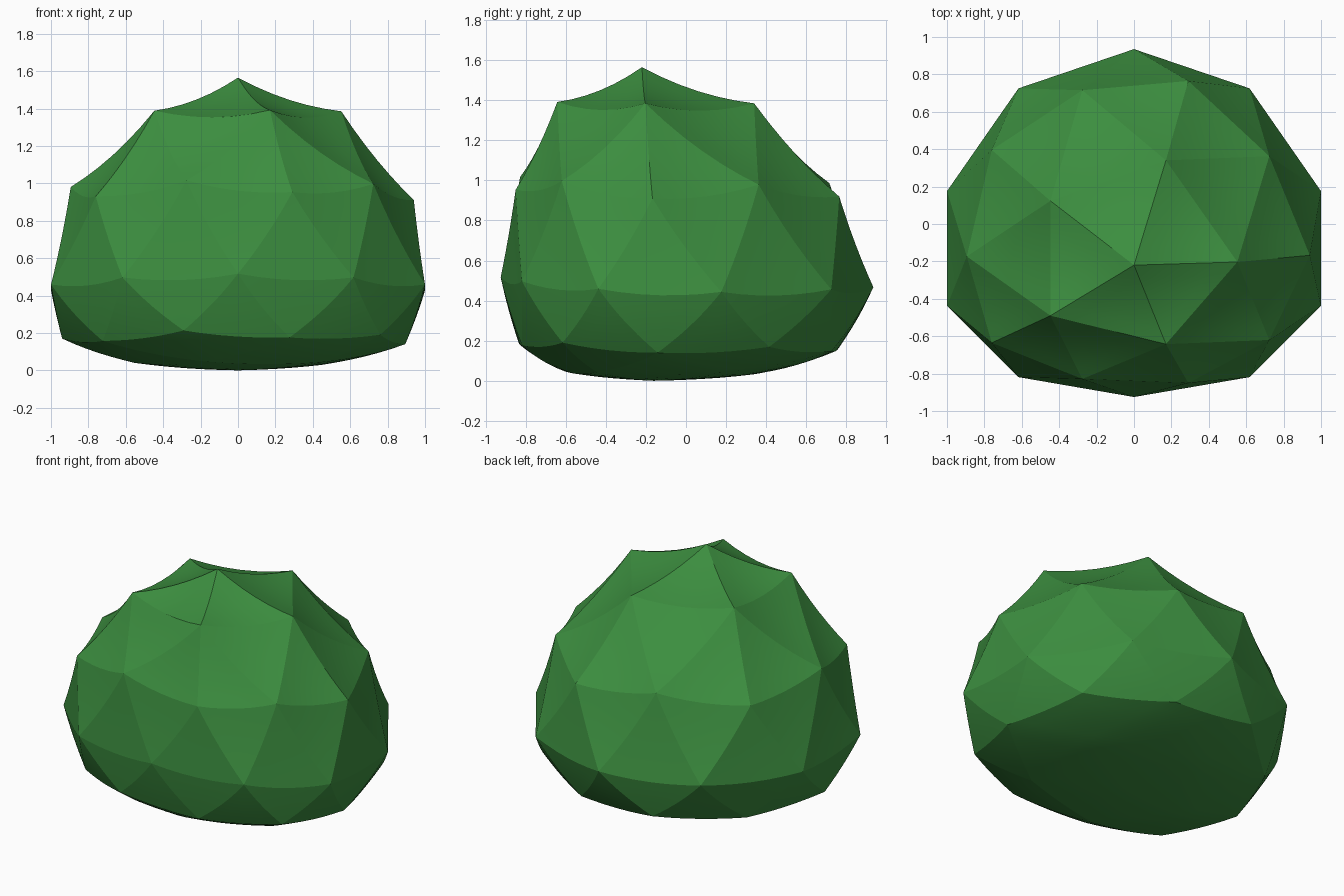
import bpy, bmesh, math

if "Cube" in bpy.data.objects:
    bpy.data.objects.remove(bpy.data.objects["Cube"])

# height of each icosphere ring: (unit-sphere z, model z)
RINGS = [(-1, 0), (-.851, .04), (-.526, .14), (-.447, .17), (0, .447),
         (.447, .91), (.526, .98), (.851, 1.385), (1, 1.565)]


def place(p):
    """Squash and lean one corner of the unit icosphere into the bush shape."""
    x, y, z = p
    h = min(RINGS, key=lambda r: abs(r[0] - z))[1]
    lean = .15 + .03 * z + .045 * z * z
    return (1.051 * x,
            y - .07 * y ** 3 - lean * (1 - y * y),
            h + (.045 * y * y - .025 * y) * (1 - z * z))


def faceted_ball(shape=None):
    bm = bmesh.new()
    bmesh.ops.create_icosphere(bm, subdivisions=2, radius=1)
    if shape:
        for v in bm.verts:
            v.co = shape(v.co.copy())
    bmesh.ops.subdivide_edges(bm, edges=bm.edges[:], cuts=5, use_grid_fill=True)
    bm.verts.ensure_lookup_table()
    return bm


# large facets, each sagging downwards between its corners
ball, bush = faceted_ball(), faceted_ball(place)
for a, b in zip(ball.verts, bush.verts):
    k = .5 + .3 * a.co.z
    b.co.z = max(0, b.co.z - k * (1 - a.co.length))
    b.co.y += .005

mesh = bpy.data.meshes.new("bush")
bush.to_mesh(mesh)
ball.free()
bush.free()
obj = bpy.data.objects.new("bush", mesh)
bpy.context.collection.objects.link(obj)

# leaf green
mat = bpy.data.materials.new("leaf_green")
mat.diffuse_color = (.045, .27, .05, 1)
mat.use_nodes = True
mat.node_tree.nodes["Principled BSDF"].inputs["Base Color"].default_value = mat.diffuse_color
mesh.materials.append(mat)

# smooth inside each facet, sharp between facets
bpy.context.view_layer.objects.active = obj
obj.select_set(True)
bpy.ops.object.shade_smooth_by_angle(angle=math.radians(7))
